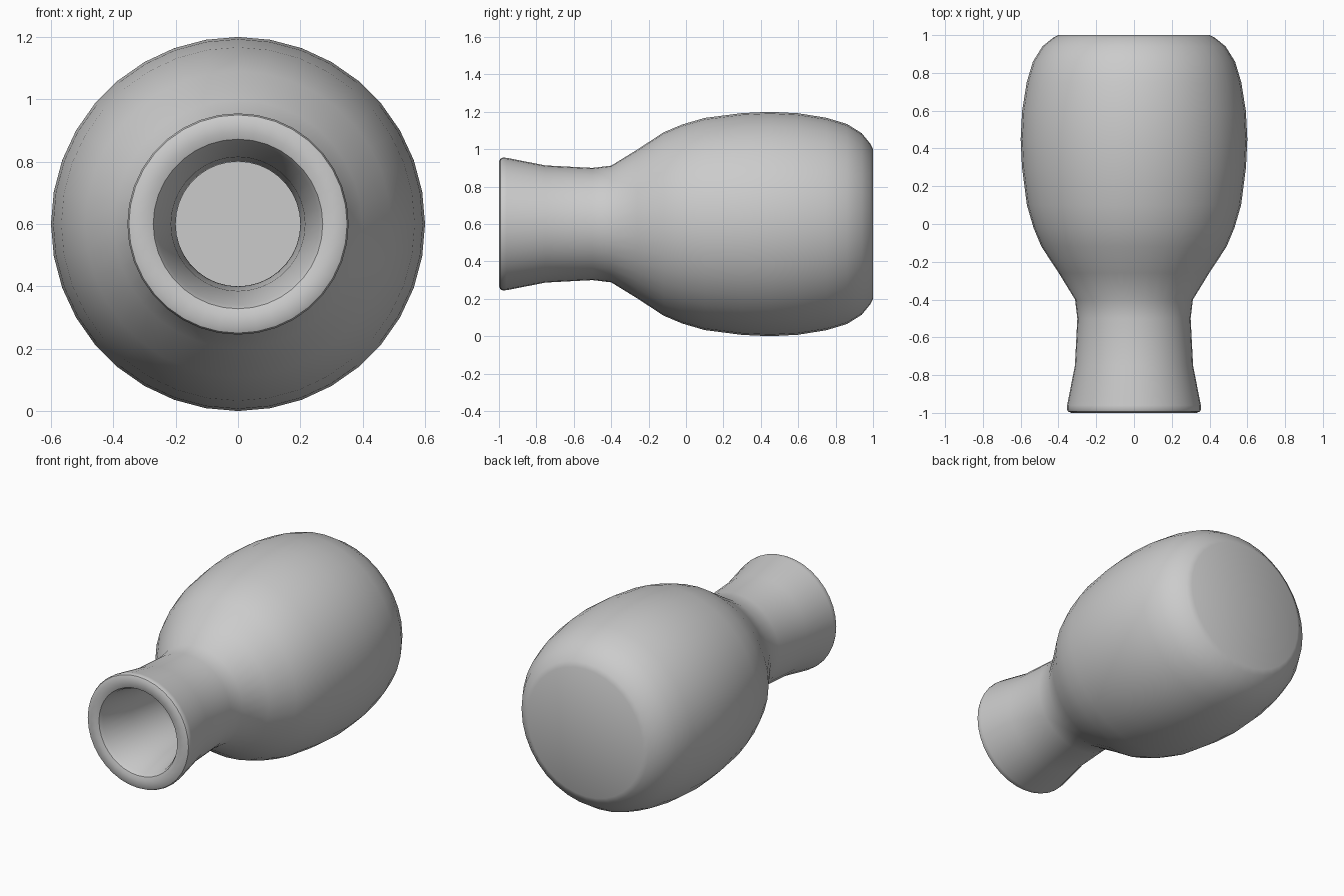
import bpy, bmesh, math
from mathutils import Vector

if "Cube" in bpy.data.objects:
    bpy.data.objects.remove(bpy.data.objects["Cube"])

SIDES = 36
AXIS_Z = 0.6

# Outer wall from base to rim, then inner wall from rim to floor: (y, radius)
outer = [(1.0, 0), (1.0, 0.4), (0.985, 0.43), (0.94, 0.485), (0.86, 0.535),
         (0.75, 0.568), (0.6, 0.592), (0.45, 0.6), (0.3, 0.593), (0.1, 0.567),
         (-0.02, 0.532), (-0.12, 0.49), (-0.26, 0.398), (-0.4, 0.312),
         (-0.5, 0.3), (-0.75, 0.313), (-0.96, 0.354)]
rim = [(-0.98, 0.355), (-0.992, 0.35), (-1.0, 0.332), (-1.0, 0.295),
       (-0.992, 0.272), (-0.97, 0.26)]
inner = [(-0.75, 0.215), (-0.5, 0.2), (-0.38, 0.212), (-0.22, 0.305),
         (-0.08, 0.4), (0.1, 0.467), (0.3, 0.494), (0.45, 0.5), (0.6, 0.492),
         (0.75, 0.468), (0.85, 0.42), (0.9, 0.35), (0.9, 0)]

# Vase: revolve the profile around the y axis
bm = bmesh.new()
verts = [bm.verts.new((r, y, AXIS_Z)) for y, r in outer + rim + inner]
edges = [bm.edges.new(pair) for pair in zip(verts, verts[1:])]
bmesh.ops.spin(bm, geom=verts + edges, cent=Vector((0, 0, AXIS_Z)),
               axis=Vector((0, 1, 0)), angle=math.tau, steps=SIDES)
bmesh.ops.remove_doubles(bm, verts=bm.verts[:], dist=0.0005)
bmesh.ops.recalc_face_normals(bm, faces=bm.faces[:])

mesh = bpy.data.meshes.new("vase")
bm.to_mesh(mesh)
bm.free()
vase = bpy.data.objects.new("vase", mesh)
bpy.context.collection.objects.link(vase)
vase.select_set(True)
bpy.context.view_layer.objects.active = vase
bpy.ops.object.shade_smooth_by_angle(angle=math.radians(35))
